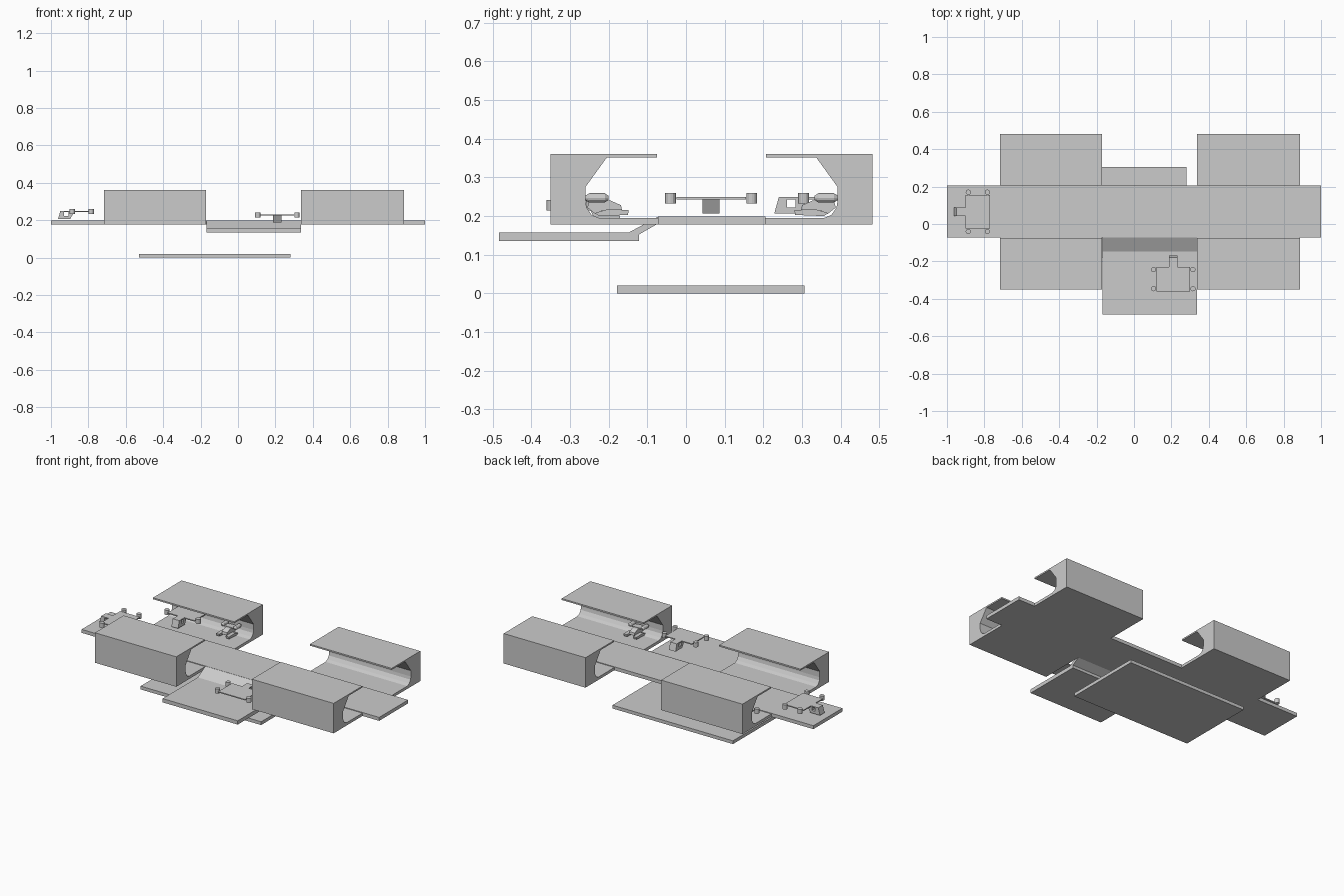
import bpy, bmesh
from math import pi
from mathutils import Matrix, Vector

if "Cube" in bpy.data.objects:
    bpy.data.objects.remove(bpy.data.objects["Cube"])


def finish(name, bm, matrix=None):
    bmesh.ops.recalc_face_normals(bm, faces=bm.faces)
    me = bpy.data.meshes.new(name)
    bm.to_mesh(me)
    bm.free()
    ob = bpy.data.objects.new(name, me)
    bpy.context.collection.objects.link(ob)
    if matrix:
        me.transform(matrix)
        if matrix.determinant() < 0:
            me.flip_normals()
    return ob


def add_prism(bm, x0, x1, yz):
    """Extrude a closed (y, z) profile along x."""
    face = bm.faces.new([bm.verts.new((x0, y, z)) for y, z in yz])
    ext = bmesh.ops.extrude_face_region(bm, geom=[face])
    moved = [g for g in ext["geom"] if isinstance(g, bmesh.types.BMVert)]
    bmesh.ops.translate(bm, verts=moved, vec=(x1 - x0, 0, 0))


def add_box(bm, x0, x1, y0, y1, z0, z1):
    add_prism(bm, x0, x1, [(y0, z0), (y1, z0), (y1, z1), (y0, z1)])


def add_tube(bm, centre, r0, r1, depth, along_y=False, sides=12):
    m = Matrix.Translation(centre)
    if along_y:
        m = m @ Matrix.Rotation(-pi / 2, 4, 'X')
    bmesh.ops.create_cone(bm, cap_ends=True, segments=sides, radius1=r0,
                          radius2=r1, depth=depth, matrix=m)


def prism(name, x0, x1, yz, matrix=None):
    bm = bmesh.new()
    add_prism(bm, x0, x1, yz)
    return finish(name, bm, matrix)


def box(name, *dims):
    bm = bmesh.new()
    add_box(bm, *dims)
    return finish(name, bm)


# Reflection across the centre line of the walkway (y = 0.065)
MID = 0.066
mirror_y = Matrix.Translation((0, 2 * MID, 0)) @ Matrix.Diagonal((1, -1, 1, 1))

# Ground plate and long central walkway
box("base_plate", -0.53, 0.28, -0.178, 0.306, 0, 0.02)
box("walkway", -1, 1, -0.073, 0.205, 0.178, 0.199)

# Four hangar bays: floor, thick back wall and thin overhanging roof
bay = [(-0.35, 0.178), (-0.073, 0.178), (-0.073, 0.195), (-0.225, 0.195),
       (-0.244, 0.203), (-0.257, 0.222), (-0.26, 0.24), (-0.26, 0.275),
       (-0.205, 0.351), (-0.075, 0.351), (-0.075, 0.36), (-0.35, 0.36)]
for side, xs in (("left", (-0.717, -0.17)), ("right", (0.338, 0.888))):
    prism("front_bay_" + side, *xs, bay)
    prism("back_bay_" + side, *xs, bay, mirror_y)

# Lower landing platform joined to the walkway by a ramp
prism("landing_platform", -0.168, 0.337,
      [(-0.484, 0.135), (-0.122, 0.135), (-0.122, 0.152), (-0.073, 0.18),
       (-0.073, 0.198), (-0.147, 0.158), (-0.484, 0.158)])


# Four-rotor drones, nose towards -y before turning
def drone(name, loc, turn):
    m = Matrix.Translation(loc) @ Matrix.Rotation(turn, 4, 'Z')
    bm = bmesh.new()
    add_box(bm, -0.09, 0.09, -0.066, 0.066, -0.003, 0.003)
    finish(name + "_frame", bm, m)
    bm = bmesh.new()
    for x in (-0.105, 0.105):
        for y in (-0.051, 0.051):
            add_tube(bm, (x, y, 0), 0.014, 0.014, 0.028)
    finish(name + "_rotors", bm, m)
    bm = bmesh.new()
    add_prism(bm, -0.022, 0.022,
              [(-0.115, 0.003), (-0.127, -0.04), (-0.062, -0.04),
               (-0.042, -0.003), (-0.072, -0.003), (-0.072, -0.024),
               (-0.094, -0.024), (-0.094, -0.003), (-0.06, -0.003),
               (-0.06, 0.003)][:8] + [(-0.094, 0.003)])
    add_box(bm, -0.022, 0.022, -0.094, -0.042, -0.003, 0.003)
    finish(name + "_head", bm, m)


drone("walkway_drone", (-0.835, 0.065, 0.246), -pi / 2)
drone("platform_drone", (0.21, -0.295, 0.228), pi)
drone("bay_drone", (-0.585, 0.355, 0.246), 0)


# Small parked craft, nose towards +y before mirroring
def craft(name, x, matrix=None):
    # faceted hull
    prism(name + "_hull", x - 0.018, x + 0.018,
          [(-0.255, 0.222), (-0.235, 0.206), (-0.18, 0.204), (-0.165, 0.213),
           (-0.168, 0.228), (-0.195, 0.24), (-0.25, 0.243)], matrix)
    # side engine pods and their connecting wing
    bm = bmesh.new()
    for px in (x - 0.042, x + 0.042):
        add_tube(bm, (px, -0.23, 0.247), 0.012, 0.012, 0.04, True)
        add_tube(bm, (px, -0.205, 0.247), 0.012, 0.005, 0.01, True)
        add_tube(bm, (px, -0.255, 0.247), 0.006, 0.012, 0.01, True)
    add_box(bm, x - 0.042, x + 0.042, -0.245, -0.21, 0.238, 0.243)
    finish(name + "_engine_pods", bm, matrix)
    # low skids
    bm = bmesh.new()
    for px in (x - 0.032, x + 0.032):
        add_prism(bm, px - 0.011, px + 0.011,
                  [(-0.235, 0.208), (-0.225, 0.2), (-0.15, 0.203),
                   (-0.148, 0.216), (-0.205, 0.217)])
    add_box(bm, x - 0.03, x + 0.03, -0.22, -0.19, 0.207, 0.214)
    finish(name + "_skids", bm, matrix)


craft("front_craft", 0.48)
craft("back_craft", -0.30, mirror_y)
